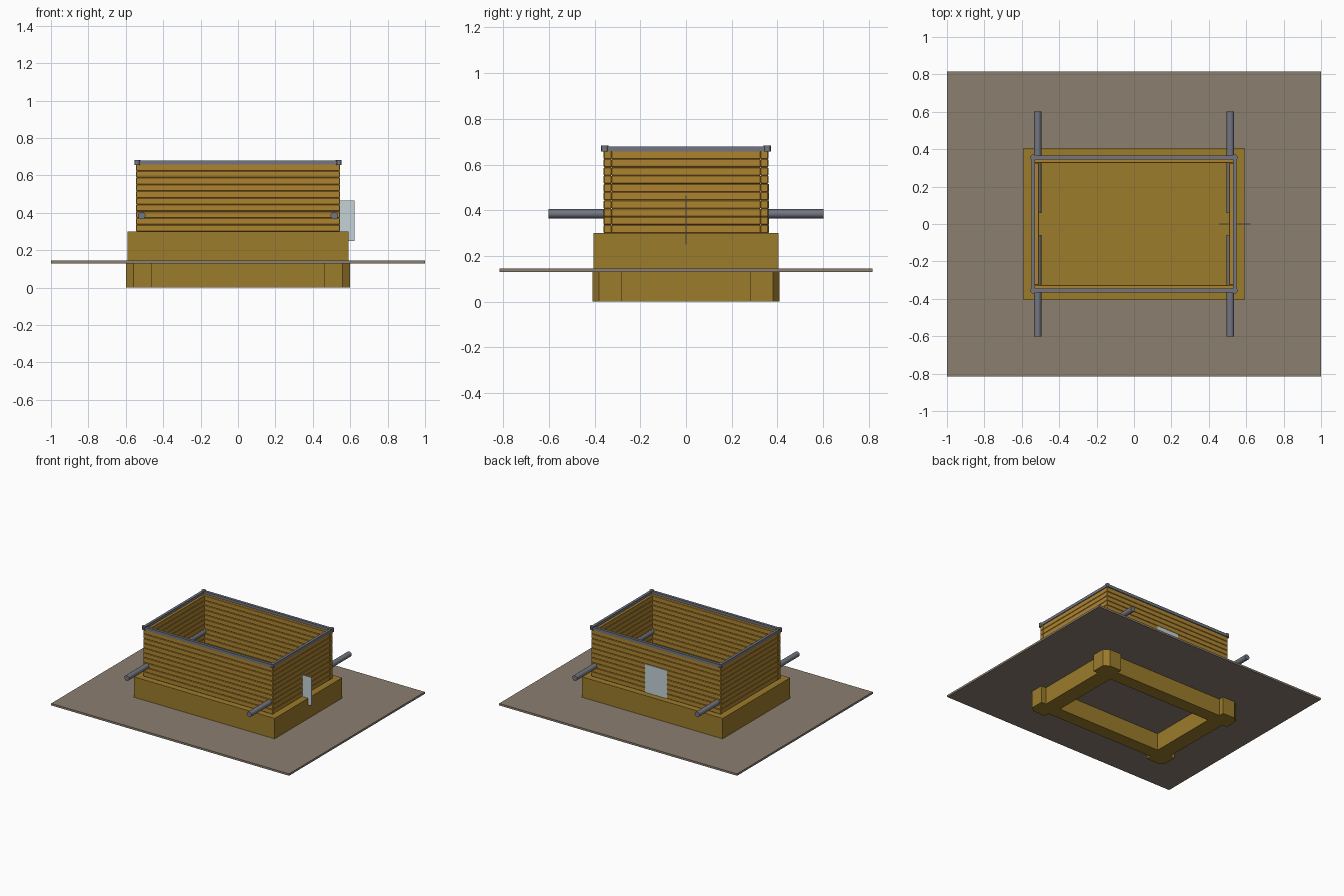
import bpy, bmesh
from mathutils import Vector, Matrix

if "Cube" in bpy.data.objects:
    bpy.data.objects.remove(bpy.data.objects["Cube"])


def material(name, *rgba):
    m = bpy.data.materials.new(name)
    m.diffuse_color = rgba
    m.use_nodes = True
    m.node_tree.nodes["Principled BSDF"].inputs["Base Color"].default_value = m.diffuse_color
    return m


PLANK = material("plank_wood", 0.42, 0.23, 0.03, 1)
BASE = material("base_wood", 0.33, 0.20, 0.025, 1)
SLAB = material("slab_stone", 0.26, 0.21, 0.16, 1)
STEEL = material("steel", 0.17, 0.18, 0.22, 1)
GLASS = material("glass", 0.55, 0.65, 0.68, 0.5)


def finish(bm, name, mat, smooth=False):
    bmesh.ops.recalc_face_normals(bm, faces=bm.faces)
    me = bpy.data.meshes.new(name)
    bm.to_mesh(me)
    bm.free()
    ob = bpy.data.objects.new(name, me)
    bpy.context.collection.objects.link(ob)
    me.materials.append(mat)
    if smooth:
        bpy.context.view_layer.objects.active = ob
        ob.select_set(True)
        bpy.ops.object.shade_smooth_by_angle()
        ob.select_set(False)
    return ob


def box(name, mat, x, y, z, bevel=0):
    bm = bmesh.new()
    bmesh.ops.create_cube(bm, size=1)
    for v in bm.verts:
        v.co = [lo + (c + 0.5) * (hi - lo) for c, (lo, hi) in zip(v.co, (x, y, z))]
    if bevel:
        bmesh.ops.bevel(bm, geom=bm.edges[:], offset=bevel, segments=1, affect='EDGES')
    return finish(bm, name, mat)


def rod(name, mat, a, b, r, sides=16):
    a, b = Vector(a), Vector(b)
    bm = bmesh.new()
    turn = (b - a).to_track_quat('Z', 'Y').to_matrix().to_4x4()
    bmesh.ops.create_cone(bm, cap_ends=True, segments=sides, radius1=r, radius2=r,
                          depth=(b - a).length,
                          matrix=Matrix.Translation((a + b) / 2) @ turn)
    return finish(bm, name, mat, True)


# Foundation ring with chamfered corner blocks, open in the middle
corner = [(0.56, 0.28), (0.60, 0.28), (0.60, 0.38), (0.56, 0.41), (0.46, 0.41), (0.46, 0.37)]
outer = []
for sx, sy, step in ((1, 1, 1), (-1, 1, -1), (-1, -1, 1), (1, -1, -1)):
    outer += [(sx * x, sy * y) for x, y in corner[::step]]
inner = [(0.44, 0.27), (-0.44, 0.27), (-0.44, -0.27), (0.44, -0.27)]
bm = bmesh.new()
for loop in (outer, inner):
    vs = [bm.verts.new((x, y, 0)) for x, y in loop]
    for i, v in enumerate(vs):
        bm.edges.new((vs[i - 1], v))
bmesh.ops.triangle_fill(bm, use_beauty=True, edges=bm.edges[:])
ext = bmesh.ops.extrude_face_region(bm, geom=bm.faces[:], use_keep_orig=True)
bmesh.ops.translate(bm, vec=(0, 0, 0.135),
                    verts=[g for g in ext["geom"] if isinstance(g, bmesh.types.BMVert)])
finish(bm, "foundation_ring", BASE)

# Ground slab and plinth
box("ground_slab", SLAB, (-1, 1), (-0.815, 0.815), (0.13, 0.145))
box("plinth", BASE, (-0.592, 0.592), (-0.405, 0.405), (0.14, 0.30))

# Plank walls
ROWS, Z0, H = 10, 0.30, 0.036
for i in range(ROWS):
    z = (Z0 + i * H, Z0 + (i + 1) * H)
    for s, side in ((-1, "front"), (1, "back")):
        box(f"{side}_plank_{i}", PLANK, (-0.545, 0.545), sorted((s * 0.325, s * 0.36)), z, 0.003)
    for s, side in ((-1, "left"), (1, "right")):
        box(f"{side}_plank_{i}", PLANK, sorted((s * 0.508, s * 0.543)), (-0.326, 0.326), z, 0.003)

# Steel rim with corner knobs
RX, RY, RZ = 0.538, 0.356, 0.669
for s in (-1, 1):
    box("rim_long", STEEL, (-RX, RX), (s * RY - 0.01, s * RY + 0.01), (RZ - 0.011, RZ + 0.011))
    box("rim_short", STEEL, (s * RX - 0.01, s * RX + 0.01), (-RY, RY), (RZ - 0.011, RZ + 0.011))
    for t in (-1, 1):
        rod("rim_corner", STEEL, (s * RX, t * RY, 0.656), (s * RX, t * RY, 0.683), 0.016, 12)
        # Carrying handles, buried in the side walls
        rod("carry_pole", STEEL, (s * 0.515, t * 0.06, 0.385), (s * 0.515, t * 0.602, 0.385), 0.02)

# Thin glass panels: one standing out of the right wall, one flush on the back
box("side_panel", GLASS, (0.455, 0.622), (-0.003, 0.003), (0.25, 0.465))
box("back_panel", GLASS, (-0.092, 0.092), (0.355, 0.362), (0.30, 0.515))
